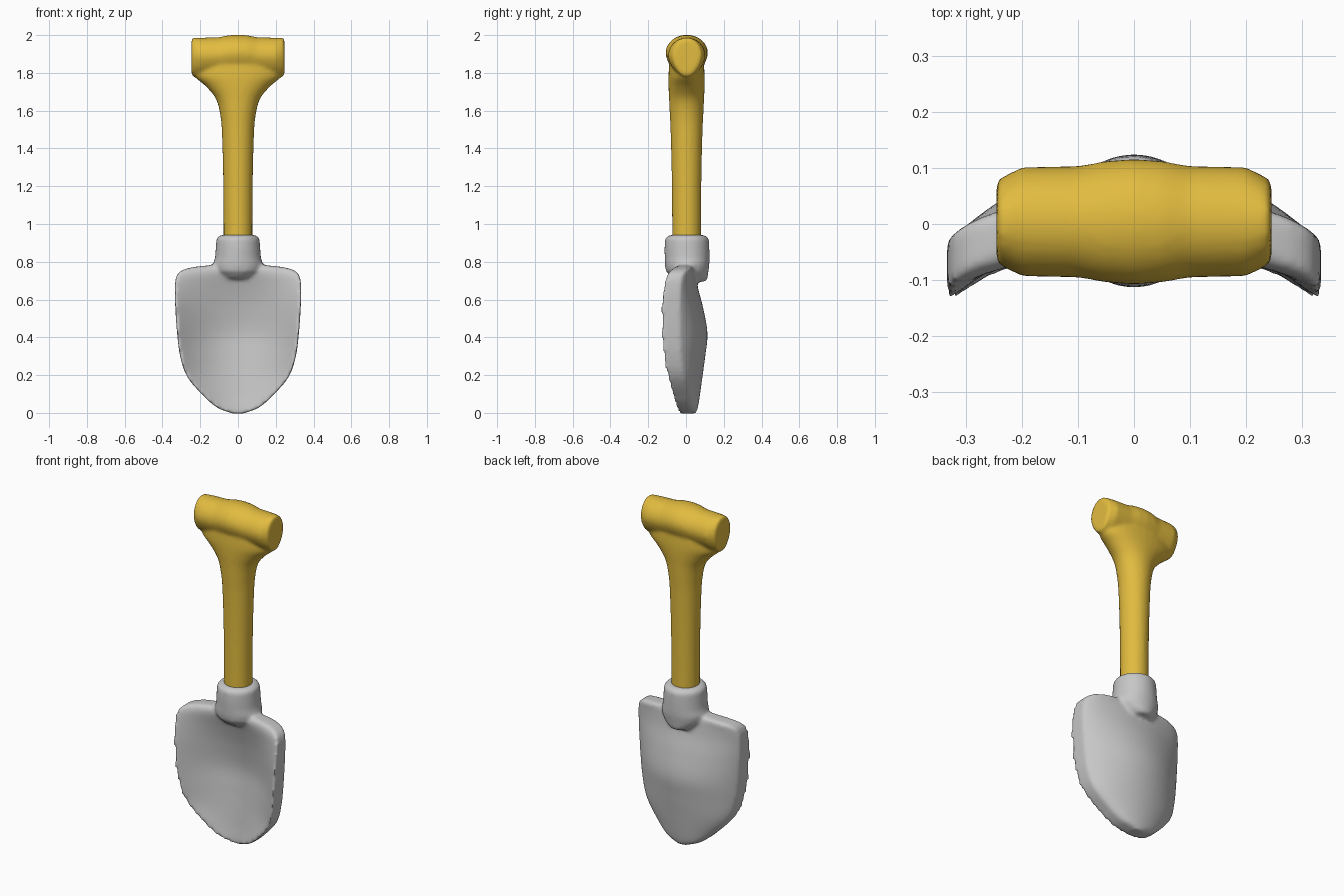
import bpy, bmesh
from math import sin, cos, pi

cube = bpy.data.objects.get("Cube")
if cube:
    bpy.data.objects.remove(cube)


def material(name, colour):
    m = bpy.data.materials.new(name)
    m.use_nodes = True
    m.diffuse_color = colour
    m.node_tree.nodes["Principled BSDF"].inputs["Base Color"].default_value = colour
    return m


def flowing(rows, steps=4):
    """Smoothly interpolate between section rows."""
    out = []
    for i in range(len(rows) - 1):
        p, a, b, q = rows[max(i - 1, 0)], rows[i], rows[i + 1], rows[min(i + 2, len(rows) - 1)]
        for k in range(steps):
            t = k / steps
            h = t * t * (3 - 2 * t)
            # tangents are scaled to the uneven spacing of the first column
            span = b[0] - a[0]
            row = [a[0] + t * span]
            for c in range(1, len(a)):
                m0 = (b[c] - p[c]) / (b[0] - p[0]) * span
                m1 = (q[c] - a[c]) / (q[0] - a[0]) * span
                row.append(a[c] + h * (b[c] - a[c])
                           + t * (1 - t) ** 2 * m0 - t * t * (1 - t) * m1)
            out.append(row)
    return out + [rows[-1]]


def loft(bm, rings):
    """Skin a stack of closed rings and cap both ends."""
    rows = [[bm.verts.new(p) for p in ring] for ring in rings]
    n = len(rows[0])
    for a, b in zip(rows, rows[1:]):
        for i in range(n):
            j = (i + 1) % n
            bm.faces.new((a[i], a[j], b[j], b[i]))
    bm.faces.new(rows[0])
    bm.faces.new(rows[-1])


def oval(z, rx, ry, y=0.0, n=32):
    return [(rx * cos(2 * pi * i / n), y + ry * sin(2 * pi * i / n), z) for i in range(n)]


def grip_ring(x, ry, top, bottom, n=32):
    """Section across x: round above, tapering to a soft point below."""
    mid, ring = top - 0.098, []
    for i in range(n):
        a = 2 * pi * i / n
        c, s = cos(a), sin(a)
        z = mid + s * (top - mid if s > 0 else mid - bottom)
        ring.append((x, 0.004 + ry * c * (1 + 0.15 * min(s, 0)), z))
    return ring


def blade_ring(z, w, back, back_edge, front, front_edge, n=28):
    """Dished section with a thick rim, rounder at the back."""
    s = [-cos(pi * i / n) for i in range(n + 1)]

    def bow(t, mid, edge, inset, power):
        return (w * t, mid + (edge - mid) * t * t + inset * t ** power, z)

    return ([bow(t, back, back_edge, -0.018, 10) for t in s]
            + [bow(t, front, front_edge, 0.004, 16) for t in reversed(s)])


def fused(name, bm, mat, smooth):
    """Fuse overlapping lofts into one softly blended skin."""
    bmesh.ops.recalc_face_normals(bm, faces=bm.faces)
    mesh = bpy.data.meshes.new(name)
    bm.to_mesh(mesh)
    bm.free()
    mesh.materials.append(mat)
    ob = bpy.data.objects.new(name, mesh)
    bpy.context.collection.objects.link(ob)
    rm = ob.modifiers.new("fuse", 'REMESH')
    rm.mode = 'VOXEL'
    rm.voxel_size = 0.01
    rm.use_smooth_shade = True
    sm = ob.modifiers.new("soften", 'SMOOTH')
    sm.factor = 0.5
    sm.iterations = smooth


yellow = material("yellow handle", (0.76, 0.5, 0.05, 1))
grey = material("grey metal", (0.57, 0.57, 0.57, 1))

# Handle: shaft flaring into a crosswise grip
bm = bmesh.new()
shaft = ((0.86, .076, .076), (1.2, .078, .078), (1.5, .086, .085), (1.6, .098, .09),
         (1.67, .121, .093), (1.73, .172, .096), (1.785, .232, .096), (1.87, .234, .09))
loft(bm, [oval(z, rx, ry, 0.003) for z, rx, ry in flowing(shaft)])
half = ((.246, .072, 1.972, 1.795), (.24, .078, 1.987, 1.78), (.2, .098, 1.986, 1.78),
        (.1, .1, 1.989, 1.78), (.05, .109, 1.999, 1.78))
stations = [(-x, *rest) for x, *rest in half] + [(0, .113, 2.002, 1.78)] + list(reversed(half))
loft(bm, [grip_ring(*s) for s in stations])
fused("handle", bm, yellow, 5)

# Blade: dished plate, widest below the shoulders
bm = bmesh.new()
blade = ((-.003, .03, .052, .045, -.032, -.038), (.025, .105, .062, .04, -.03, -.052),
         (.09, .182, .073, .025, -.02, -.074), (.19, .268, .087, .005, -.008, -.102),
         (.3, .306, .102, -.01, .005, -.126), (.42, .322, .114, -.015, .015, -.136),
         (.56, .332, .09, -.015, -.005, -.136), (.66, .334, .064, -.012, -.03, -.124),
         (.725, .325, .053, -.002, -.05, -.108), (.755, .295, .047, .015, -.056, -.085),
         (.772, .235, .043, .025, -.052, -.06), (.782, .14, .036, .025, -.04, -.045))
loft(bm, [blade_ring(*row) for row in flowing(blade)])

# Socket that grips the shaft
socket = ((.695, .055, .06, .045), (.715, .092, .095, .02), (.75, .126, .113, .006),
          (.785, .133, .118, .006), (.82, .122, .119, .006), (.87, .118, .119, .005),
          (.92, .115, .116, .005), (.937, .104, .104, .005), (.942, .08, .08, .005))
loft(bm, [oval(*row) for row in socket])
fused("blade_and_socket", bm, grey, 8)
